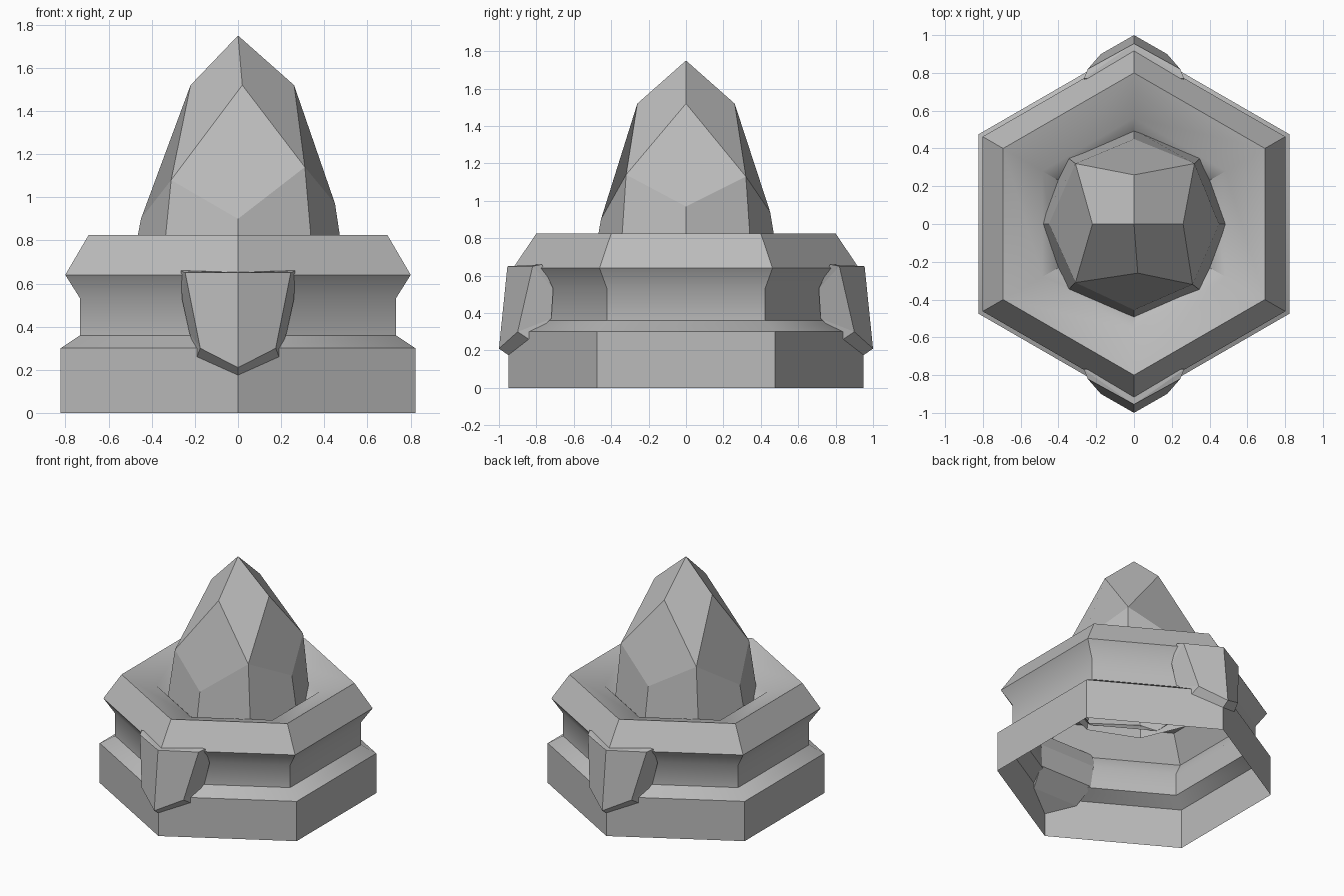
import bpy, bmesh, math
from mathutils import Vector

cube = bpy.data.objects.get("Cube")
if cube:
    bpy.data.objects.remove(cube, do_unlink=True)

stone = bpy.data.materials.new("grey_stone")
stone.use_nodes = True
GREY = (0.5, 0.5, 0.5, 1)
stone.diffuse_color = GREY
stone.node_tree.nodes["Principled BSDF"].inputs["Base Color"].default_value = GREY


def make_object(name, bm, smooth_angle=None):
    mesh = bpy.data.meshes.new(name)
    bm.to_mesh(mesh)
    bm.free()
    mesh.materials.append(stone)
    obj = bpy.data.objects.new(name, mesh)
    bpy.context.collection.objects.link(obj)
    if smooth_angle:
        bpy.ops.object.select_all(action='DESELECT')
        obj.select_set(True)
        bpy.context.view_layer.objects.active = obj
        bpy.ops.object.shade_smooth_by_angle(angle=math.radians(smooth_angle))
    return obj


# Hollow hexagonal pedestal: outer wall, neck, flared rim and sunken dish
profile = [(0.95, 0), (0.95, 0.30), (0.845, 0.36), (0.845, 0.53),
           (0.925, 0.64), (0.80, 0.825), (0.56, 0.75), (0.46, 0.66)]
bm = bmesh.new()
rings = []
for r, z in profile:
    angles = [math.radians(60 * i - 90) for i in range(6)]
    rings.append([bm.verts.new((r * math.cos(a), r * math.sin(a), z)) for a in angles])
for low, high in zip(rings, rings[1:]):
    for i in range(6):
        j = (i + 1) % 6
        bm.faces.new((low[i], low[j], high[j], high[i]))
make_object("hexagonal_pedestal", bm, 40)

# Faceted crystal: kite facets staggered around an octagonal shaft
bm = bmesh.new()
apex = bm.verts.new((0, 0, 1.75))
shoulders = [bm.verts.new(p) for p in
             [(0.26, 0, 1.52), (0, 0.26, 1.52), (-0.22, 0, 1.52), (0.02, -0.26, 1.52)]]
corners = [bm.verts.new(p) for p in
           [(0.32, 0.32, 1.13), (-0.31, 0.32, 1.12), (-0.31, -0.31, 1.08), (0.31, -0.32, 1.14)]]
waists = [bm.verts.new(p) for p in
          [(0.45, 0, 0.97), (0, 0.45, 0.94), (-0.45, 0, 0.90), (0, -0.455, 0.90)]]
foot = [bm.verts.new((0.5 * math.cos(a), 0.5 * math.sin(a), 0.64))
        for a in [i * math.pi / 4 for i in range(8)]]
for i in range(4):
    j = (i + 1) % 4
    bm.faces.new((apex, shoulders[i], corners[i], shoulders[j]))
    bm.faces.new((shoulders[i], corners[i - 1], waists[i], corners[i]))
    bm.faces.new((waists[i], foot[2 * i], foot[2 * i + 1], corners[i]))
    bm.faces.new((corners[i], foot[2 * i + 1], foot[2 * j], waists[j]))
bmesh.ops.recalc_face_normals(bm, faces=bm.faces)
make_object("crystal", bm)

# Shield-shaped clasps on the front and back corners
front_edge = [(0.245, 0.82, 0.65), (0.175, 0.90, 0.30)]
back_edge = [(0.265, 0.77, 0.66), (0.26, 0.71, 0.53), (0.225, 0.72, 0.37), (0.19, 0.84, 0.26)]
for name, turn in (("front_clasp", -1), ("back_clasp", 1)):
    bm = bmesh.new()
    add = lambda p, side: bm.verts.new((side * p[0], turn * p[1], p[2]))
    ridge_top = add((0, 0.955, 0.65), 1)
    ridge_end = add((0, 1.0, 0.21), 1)
    tip = add((0, 0.95, 0.175), 1)
    backs = []
    for side in (1, -1):
        outer_top, outer_end = [add(p, side) for p in front_edge]
        back = [add(p, side) for p in back_edge]
        backs.append(back)
        bm.faces.new((ridge_top, outer_top, outer_end, ridge_end))
        bm.faces.new((outer_top, back[0], back[1]))
        bm.faces.new((outer_top, back[1], back[2], outer_end))
        bm.faces.new((outer_end, back[2], back[3]))
        bm.faces.new((outer_end, back[3], tip, ridge_end))
        bm.faces.new((ridge_top, outer_top, back[0]))
    left, right = backs
    bm.faces.new((ridge_top, left[0], right[0]))
    for i in range(3):
        bm.faces.new((left[i], left[i + 1], right[i + 1], right[i]))
    bm.faces.new((left[3], tip, right[3]))
    bmesh.ops.recalc_face_normals(bm, faces=bm.faces)
    make_object(name, bm)
